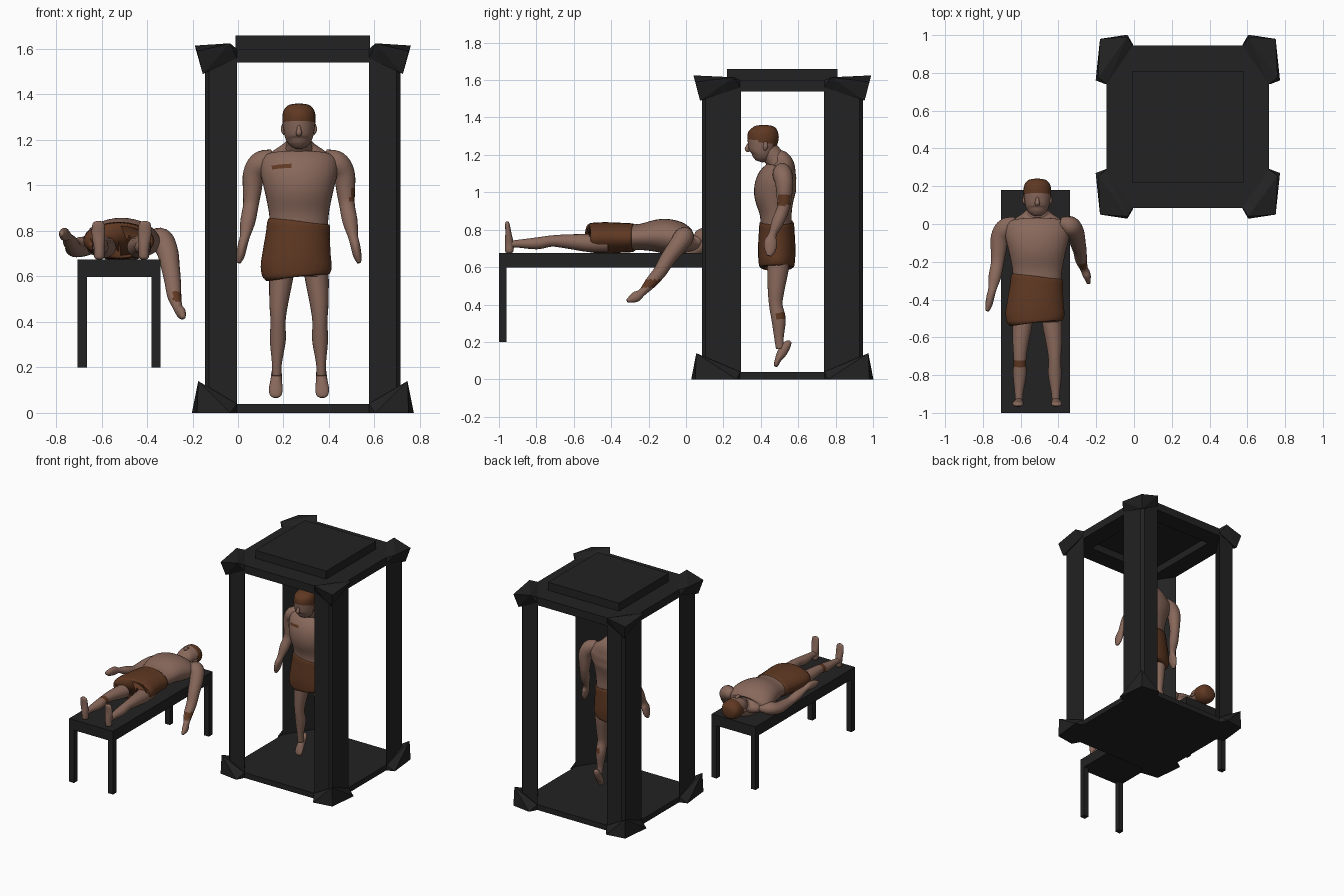
import bpy, bmesh, math
from mathutils import Vector


def material(name, rgb):
    m = bpy.data.materials.new(name)
    m.diffuse_color = (*rgb, 1)
    return m


BLACK = material("black_metal", (0.016, 0.016, 0.016))
SKIN = material("skin", (0.25, 0.14, 0.105))
BROWN = material("brown", (0.115, 0.04, 0.016))


def finish(bm, name, mats, smooth=False):
    bmesh.ops.recalc_face_normals(bm, faces=bm.faces)
    me = bpy.data.meshes.new(name)
    bm.to_mesh(me)
    bm.free()
    for m in mats:
        me.materials.append(m)
    for p in me.polygons:
        p.use_smooth = smooth
    ob = bpy.data.objects.new(name, me)
    bpy.context.collection.objects.link(ob)
    return ob


def hull(name, pts):
    bm = bmesh.new()
    vs = [bm.verts.new(p) for p in pts]
    bmesh.ops.convex_hull(bm, input=vs)
    bmesh.ops.dissolve_limit(bm, angle_limit=0.01, verts=bm.verts, edges=bm.edges)
    return finish(bm, name, [BLACK])


def box(name, x0, x1, y0, y1, z0, z1):
    return hull(name, [(x, y, z) for x in (x0, x1) for y in (y0, y1) for z in (z0, z1)])


def catmull(a, b, c, d, t):
    return 0.5 * (2 * b + (c - a) * t + (2 * a - 5 * b + 4 * c - d) * t * t
                  + (3 * b - a - 3 * c + d) * t ** 3)


def tube(name, secs, place, rule=None, mats=(SKIN, BROWN), sides=20, steps=5):
    """Smooth loft through (u, f, h, ru[, rf]) sections; place maps local to world."""
    secs = [tuple(s) if len(s) == 5 else (*s, s[3]) for s in secs]
    n = len(secs)
    rows = []
    for i in range(n - 1):
        q = [secs[max(0, min(n - 1, i + k))] for k in (-1, 0, 1, 2)]
        for s in range(steps):
            rows.append([catmull(*c, s / steps) for c in zip(*q)])
    rows.append(list(secs[-1]))
    bm = bmesh.new()
    rings, local = [], {}
    for i, r in enumerate(rows):
        a, b = rows[max(0, i - 1)], rows[min(len(rows) - 1, i + 1)]
        t = (Vector(b[:3]) - Vector(a[:3])).normalized()
        side = Vector((1, 0, 0))
        side = (side - side.dot(t) * t).normalized()
        up = t.cross(side)
        ring = []
        for k in range(sides):
            w = 2 * math.pi * k / sides
            p = Vector(r[:3]) + side * math.cos(w) * r[3] + up * math.sin(w) * r[4]
            v = bm.verts.new(place(*p))
            local[v] = p
            ring.append(v)
        rings.append(ring)
    for a, b in zip(rings, rings[1:]):
        for k in range(sides):
            j = (k + 1) % sides
            bm.faces.new((a[k], a[j], b[j], b[k]))
    bm.faces.new(rings[0])
    bm.faces.new(rings[-1])
    for f in bm.faces:
        c = sum((local[v] for v in f.verts), Vector()) / len(f.verts)
        f.material_index = int(bool(rule and rule(*c)))
    return finish(bm, name, mats, True)


# --- chamber: floor, roof frame, raised roof, corner posts and flared caps
CX, CY, H = 0.285, 0.515, 0.43
box("chamber_floor", CX - H, CX + H, CY - H, CY + H, 0, 0.04)
for s, tag in ((-1, "a"), (1, "b")):
    a, b = sorted((s * 0.295, s * H))
    box("roof_side_beam_" + tag, CX + a, CX + b, CY - H, CY + H, 1.54, 1.60)
    box("roof_cross_beam_" + tag, CX - 0.295, CX + 0.295, CY + a, CY + b, 1.54, 1.60)
box("raised_roof", CX - 0.295, CX + 0.295, CY - 0.295, CY + 0.295, 1.595, 1.66)
post = [(0.29, 0.43), (0.412, 0.43), (0.43, 0.412), (0.43, 0.222)]
foot_cap = [(0.32, 0.487, 0), (0.488, 0.245, 0), (0.465, 0.465, 0), (0.46, 0.46, 0.14),
            (0.29, 0.435, 0.04), (0.435, 0.225, 0.04), (0.29, 0.43, 0), (0.43, 0.225, 0)]
head_cap = [(0.32, 0.475, 1.625), (0.475, 0.26, 1.615), (0.465, 0.465, 1.59), (0.44, 0.44, 1.49),
            (0.29, 0.435, 1.56), (0.435, 0.225, 1.56), (0.29, 0.43, 1.60), (0.43, 0.225, 1.60)]
for sx in (-1, 1):
    for sy in (-1, 1):
        at = lambda x, y, z: (CX + sx * x, CY + sy * y, z)
        hull("corner_post", [at(x, y, z) for x, y in post for z in (0.02, 1.56)])
        hull("base_corner_cap", [at(*p) for p in foot_cap])
        hull("roof_corner_cap", [at(*p) for p in head_cap])

# --- bench
box("bench_top", -0.705, -0.34, -1.0, 0.18, 0.597, 0.675)
for x in (-0.705, -0.38):
    for y in (-1.0, 0.14):
        box("bench_leg", x, x + 0.04, y, y + 0.04, 0.20, 0.60)

# --- figures, described as (sideways, forward, height)
TORSO = [(0, 0, 0.78, 0.125, 0.085), (0, 0.005, 0.88, 0.132, 0.085), (0, 0.012, 0.98, 0.152, 0.108),
         (0, 0.002, 1.05, 0.168, 0.11), (0, -0.02, 1.11, 0.168, 0.09), (0, -0.03, 1.145, 0.125, 0.066),
         (0, -0.02, 1.175, 0.07, 0.052), (0, 0.0, 1.19, 0.05, 0.04)]
SKIRT = [(0, 0, 0.835, 0.10, 0.07), (0, 0, 0.84, 0.135, 0.09), (-0.005, 0, 0.78, 0.141, 0.096),
         (-0.01, 0, 0.70, 0.15, 0.10), (-0.012, 0, 0.64, 0.156, 0.098), (-0.01, 0, 0.60, 0.143, 0.09),
         (-0.01, 0, 0.605, 0.10, 0.06)]
HEAD = [(0, 0.095, 1.165, 0.02, 0.018), (0, 0.09, 1.18, 0.042, 0.042), (0, 0.082, 1.205, 0.059, 0.062),
        (0, 0.078, 1.245, 0.068, 0.075), (0, 0.073, 1.295, 0.073, 0.084), (0, 0.07, 1.33, 0.067, 0.075),
        (0, 0.07, 1.353, 0.046, 0.05), (0, 0.07, 1.36, 0.012, 0.012)]
NECK = [(0, -0.025, 1.12, 0.07, 0.06), (0, 0.01, 1.18, 0.055, 0.055), (0, 0.06, 1.24, 0.052, 0.055)]
NOSE = [(0, 0.145, 1.265, 0.007), (0, 0.155, 1.245, 0.010), (0, 0.158, 1.23, 0.014), (0, 0.145, 1.222, 0.008)]
LEG = [(0.07, -0.007, 0.70, 0.055, 0.06), (0.078, -0.007, 0.60, 0.053, 0.058), (0.089, 0.003, 0.48, 0.041, 0.045),
       (0.092, 0.005, 0.40, 0.033, 0.036), (0.093, -0.01, 0.32, 0.035, 0.038), (0.097, -0.012, 0.22, 0.022, 0.025),
       (0.098, -0.018, 0.165, 0.021, 0.022)]
FOOT_DOWN = [(0.098, -0.075, 0.20, 0.009), (0.098, -0.058, 0.187, 0.021), (0.1, -0.03, 0.145, 0.025, 0.026),
             (0.102, -0.007, 0.105, 0.03, 0.017), (0.102, 0.003, 0.077, 0.025, 0.012), (0.102, 0.006, 0.067, 0.01, 0.006)]
FOOT_UP = [(0.098, -0.072, 0.175, 0.012), (0.098, -0.06, 0.175, 0.022), (0.098, -0.01, 0.175, 0.024, 0.024),
           (0.102, 0.06, 0.17, 0.029, 0.016), (0.102, 0.115, 0.165, 0.026, 0.012), (0.102, 0.13, 0.165, 0.01, 0.006)]
ARM = [(0.11, -0.03, 1.125, 0.035), (0.165, -0.03, 1.10, 0.052), (0.198, -0.04, 1.05, 0.048),
       (0.206, -0.04, 0.97, 0.04), (0.212, -0.033, 0.91, 0.034), (0.225, -0.005, 0.84, 0.033),
       (0.238, 0.022, 0.775, 0.022), (0.248, 0.032, 0.735, 0.021, 0.035), (0.257, 0.035, 0.69, 0.018, 0.03),
       (0.265, 0.04, 0.66, 0.009, 0.012)]
HANGING_ARM = [(-0.39, 0.0, 0.765, 0.035), (-0.342, -0.01, 0.762, 0.053), (-0.312, -0.045, 0.715, 0.048),
               (-0.297, -0.10, 0.64, 0.041), (-0.287, -0.14, 0.575, 0.036), (-0.28, -0.19, 0.515, 0.031),
               (-0.265, -0.235, 0.465, 0.021), (-0.25, -0.27, 0.44, 0.021, 0.028), (-0.24, -0.315, 0.42, 0.009)]


def mirrored(secs, s):
    return [(s * a[0], *a[1:]) for a in secs]


def figure(tag, place, head_place, leg_place, foot, arm_sides, chest_mark, leg_mark):
    tube(tag + "_torso", TORSO, place, chest_mark, sides=32)
    tube(tag + "_skirt", SKIRT, place, mats=[BROWN], sides=24)
    tube(tag + "_neck", NECK, head_place if tag == "lying" else place)
    # hair is the crown of the head, lower at the back
    tube(tag + "_head", HEAD, head_place, lambda u, f, h: h > 1.268 + 0.25 * (f - 0.075), sides=24)
    tube(tag + "_nose", NOSE, head_place, sides=10, steps=3)
    for s in (-1, 1):
        tube(tag + "_ear", mirrored([(0.066, 0.065, 1.225, 0.004, 0.007), (0.073, 0.06, 1.245, 0.007, 0.013),
                                     (0.07, 0.06, 1.27, 0.004, 0.008)], s), head_place, sides=10, steps=3)
        tube(tag + "_leg", mirrored(LEG, s), leg_place, leg_mark)
        tube(tag + "_foot", mirrored(foot, s), leg_place)
    for s in arm_sides:
        tube(tag + "_arm", mirrored(ARM, s), place,
             lambda u, f, h: tag == "standing" and u > 0.225 and 0.93 < h < 0.99)


figure("standing",
       *[lambda u, f, h: (0.268 + u, 0.485 - f, h)] * 3, FOOT_DOWN, (-1, 1),
       lambda u, f, h: f > 0 and -0.125 < u < -0.045 and 1.075 < h < 1.092,
       lambda u, f, h: u > 0.08 and f < 0 and 0.315 < h < 0.36)


def lying(drop):
    return lambda u, f, h: (-0.512 + u, h - 1.12, 0.757 - drop + 0.83 * f)


figure("lying", lying(0), lying(0.06), lying(0.022), FOOT_UP, (-1,),
       None, lambda u, f, h: u < 0 and 0.365 < h < 0.405)
tube("lying_hanging_arm", HANGING_ARM, lambda x, y, z: (x, y, z),
     lambda x, y, z: x > -0.285 and 0.49 < z < 0.535)
